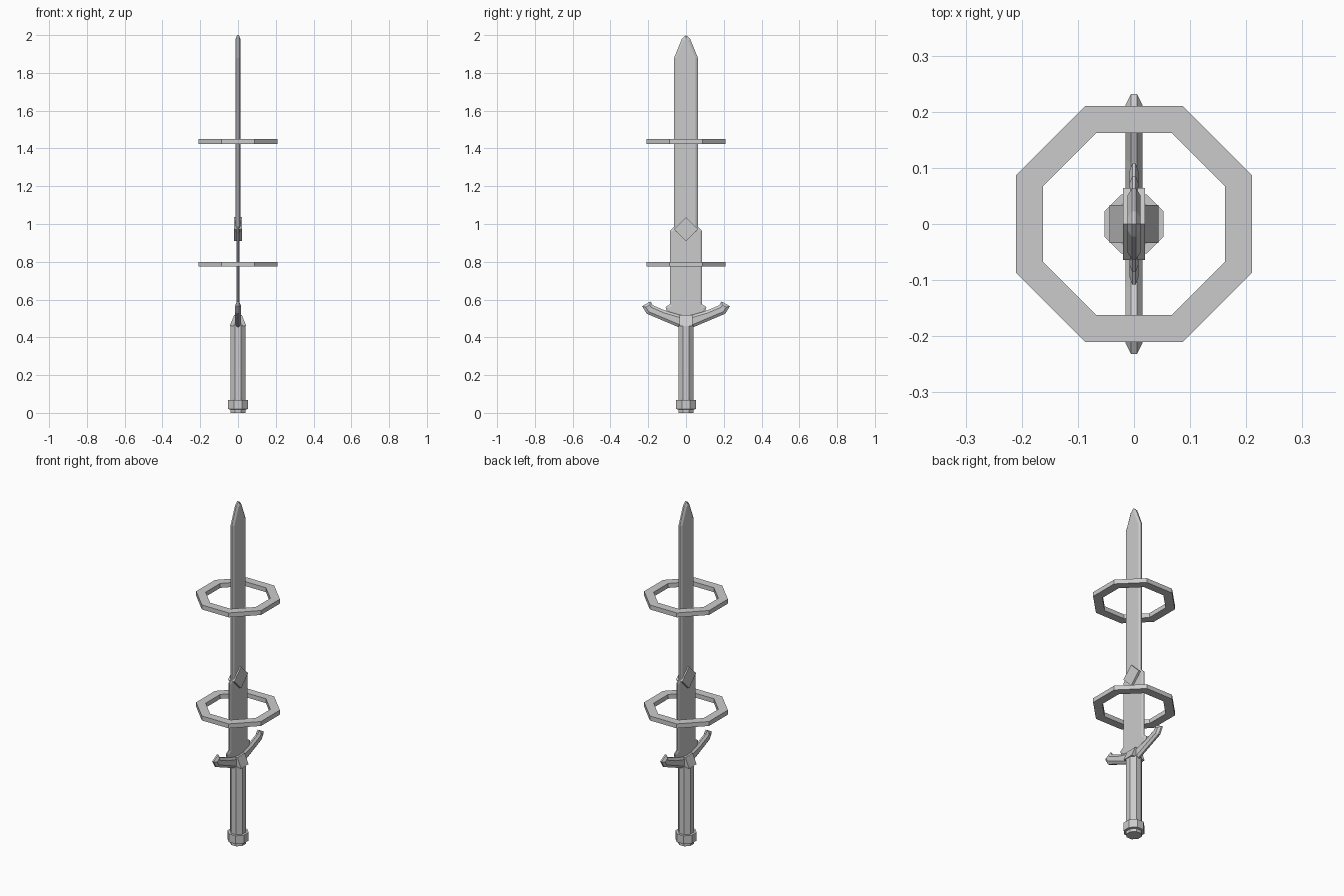
import bpy, bmesh, math
from mathutils import Vector

if "Cube" in bpy.data.objects:
    bpy.data.objects.remove(bpy.data.objects["Cube"])


def finish(name, bm):
    bmesh.ops.recalc_face_normals(bm, faces=bm.faces)
    me = bpy.data.meshes.new(name)
    bm.to_mesh(me)
    bm.free()
    ob = bpy.data.objects.new(name, me)
    bpy.context.collection.objects.link(ob)
    return ob


def plate(name, half, edge, inset=0, depth=0):
    """Plate in the y-z plane, mirrored over y=0; optional bevel on both sides."""
    pts = half + [(-y, z) for y, z in reversed(half) if y > 1e-6]
    bm = bmesh.new()
    front = bm.faces.new([bm.verts.new((edge, y, z)) for y, z in pts])
    back = bm.faces.new([bm.verts.new((-edge, y, z)) for y, z in reversed(pts)])
    f, b = list(front.verts), list(back.verts)[::-1]
    n = len(pts)
    for i in range(n):
        j = (i + 1) % n
        bm.faces.new((f[j], f[i], b[i], b[j]))
    bmesh.ops.recalc_face_normals(bm, faces=bm.faces)
    if inset:
        for face in (front, back):
            bmesh.ops.inset_region(bm, faces=[face], thickness=inset, depth=depth,
                                   use_even_offset=True)
    return finish(name, bm)


def lathe8(name, profile, closed=False):
    """Octagonal solid from (apothem, z) points, flats facing the axes."""
    bm = bmesh.new()
    k = 1 / math.cos(math.pi / 8)
    loops = []
    for r, z in profile:
        loops.append([bm.verts.new((r * k * math.cos(a), r * k * math.sin(a), z))
                      for a in (math.pi / 8 + i * math.pi / 4 for i in range(8))])
    pairs = list(zip(loops, loops[1:]))
    if closed:
        pairs.append((loops[-1], loops[0]))
    else:
        bm.faces.new(loops[0])
        bm.faces.new(loops[-1])
    for a, b in pairs:
        for i in range(8):
            j = (i + 1) % 8
            bm.faces.new((a[i], a[j], b[j], b[i]))
    return finish(name, bm)


# Handle
lathe8("grip", [(0.04, 0.05), (0.04, 0.465)])
lathe8("pommel", [(0.04, 0), (0.04, 0.018), (0.053, 0.02), (0.053, 0.068)])

# Wedge collar joining grip and guard
bm = bmesh.new()
bmesh.ops.create_cube(bm, size=1)
for v in bm.verts:
    top = v.co.z > 0
    half_x = 0.02 if top else 0.044
    v.co = Vector((math.copysign(half_x, v.co.x), math.copysign(0.034, v.co.y),
                   0.518 if top else 0.46))
finish("collar", bm)

# Crossguard with raised, bevelled faces
plate("crossguard", [(0, 0.455), (0.042, 0.455), (0.208, 0.525), (0.232, 0.565),
                     (0.188, 0.59), (0.176, 0.57), (0.11, 0.542), (0, 0.51)],
      0.005, 0.014, 0.01)

# Wide lower blade with small flares at its foot
plate("lower_blade", [(0, 0.5), (0.1, 0.53), (0.108, 0.56), (0.085, 0.575),
                      (0.085, 0.965), (0.063, 0.985), (0, 0.985)],
      0.003, 0.012, 0.005)

# Main blade
plate("blade", [(0, 0.95), (0.063, 0.95), (0.063, 1.88), (0.022, 1.98), (0, 2.0)],
      0.004, 0.013, 0.008)

# Diamond block at the blade root
plate("diamond", [(0, 0.91), (0.064, 0.973), (0, 1.036)], 0.02)

# Floating octagonal rings
for name, z in (("lower_ring", 0.774), ("upper_ring", 1.423)):
    lathe8(name, [(0.21, z), (0.21, z + 0.026), (0.162, z + 0.026), (0.162, z)], True)
